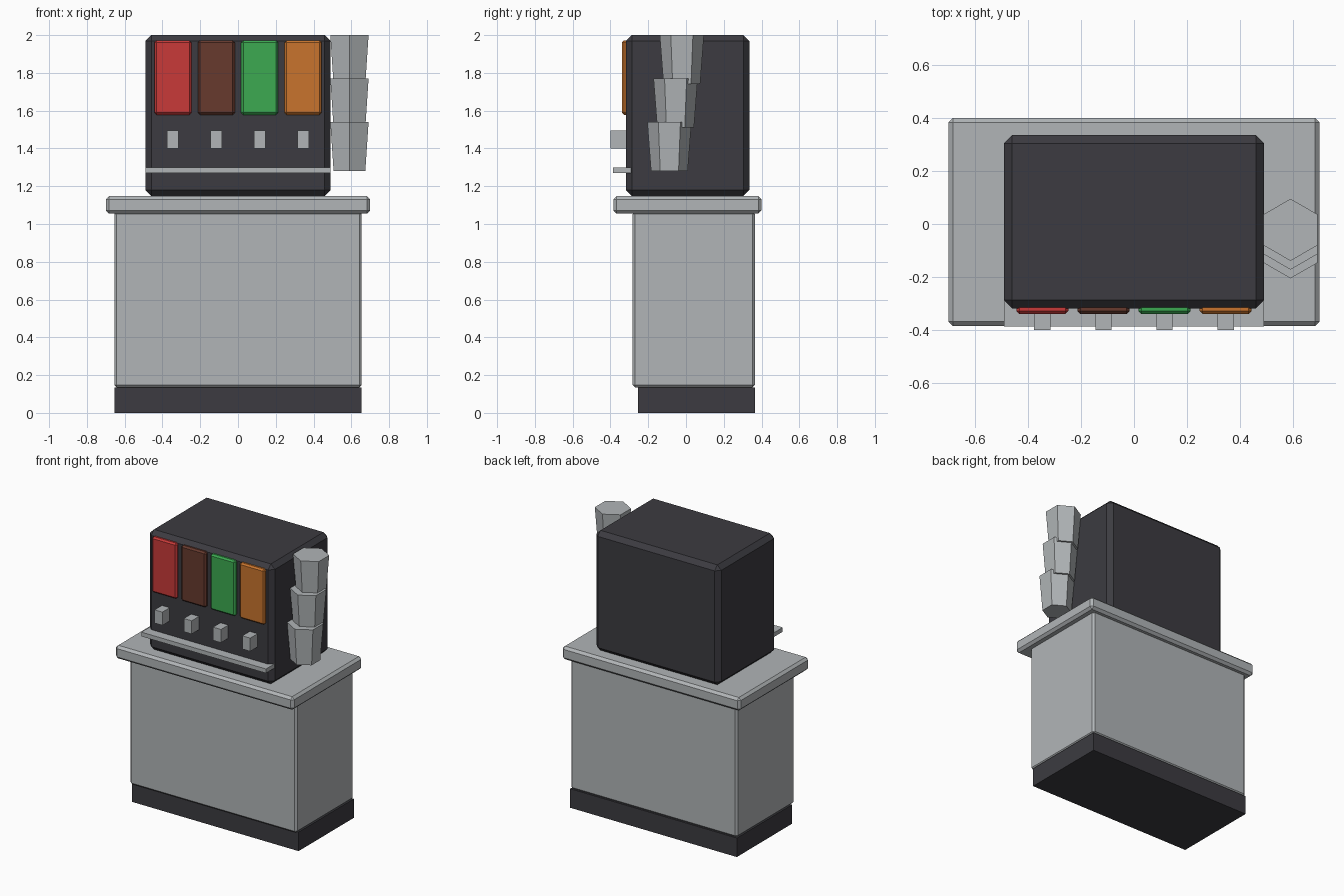
import bpy

cube = bpy.data.objects.get("Cube")
if cube:
    bpy.data.objects.remove(cube, do_unlink=True)


def material(name, rgb):
    m = bpy.data.materials.new(name)
    m.use_nodes = True
    color = (*rgb, 1)
    m.diffuse_color = color
    m.node_tree.nodes["Principled BSDF"].inputs["Base Color"].default_value = color
    return m


charcoal = material("charcoal", (0.045, 0.044, 0.052))
steel = material("light steel", (0.44, 0.462, 0.475))
flavours = {
    "red": material("red", (0.58, 0.042, 0.04)),
    "brown": material("brown", (0.135, 0.042, 0.027)),
    "green": material("green", (0.045, 0.4, 0.082)),
    "orange": material("orange", (0.58, 0.175, 0.026)),
}


def box(name, x, y, z, mat, bevel=0):
    """Box from (min, max) ranges, with an optional chamfer."""
    ranges = (x, y, z)
    bpy.ops.mesh.primitive_cube_add(size=1, location=[(a + b) / 2 for a, b in ranges])
    ob = bpy.context.object
    ob.name = name
    ob.scale = [b - a for a, b in ranges]
    bpy.ops.object.transform_apply(location=False, rotation=False, scale=True)
    ob.data.materials.append(mat)
    if bevel:
        mod = ob.modifiers.new("chamfer", 'BEVEL')
        mod.width = bevel
        mod.segments = 1
    return ob


# Counter
box("plinth", (-0.655, 0.655), (-0.255, 0.365), (0, 0.135), charcoal)
box("cabinet", (-0.655, 0.655), (-0.283, 0.365), (0.135, 1.065), steel, 0.013)
box("countertop", (-0.7, 0.7), (-0.385, 0.4), (1.055, 1.148), steel, 0.017)

# Drink dispenser
box("dispenser_body", (-0.49, 0.49), (-0.318, 0.335), (1.148, 2.0), charcoal, 0.031)
box("drip_tray", (-0.49, 0.49), (-0.386, -0.29), (1.27, 1.3), steel)

# Flavour panels with a nozzle below each
for i, (flavour, mat) in enumerate(flavours.items()):
    x = -0.345 + 0.23 * i
    box(flavour + "_panel", (x - 0.098, x + 0.098), (-0.339, -0.3), (1.578, 1.972), mat, 0.011)
    box(flavour + "_nozzle", (x - 0.031, x + 0.031), (-0.4, -0.3), (1.4, 1.494), steel)

# Leaning stack of six-sided cups
for i in range(3):
    bpy.ops.mesh.primitive_cone_add(
        vertices=6, radius1=0.097, radius2=0.117, depth=0.26,
        location=(0.59, -0.022 - 0.033 * i, 1.87 - 0.23 * i))
    cup = bpy.context.object
    cup.name = f"cup_{i + 1}"
    cup.data.materials.append(steel)
